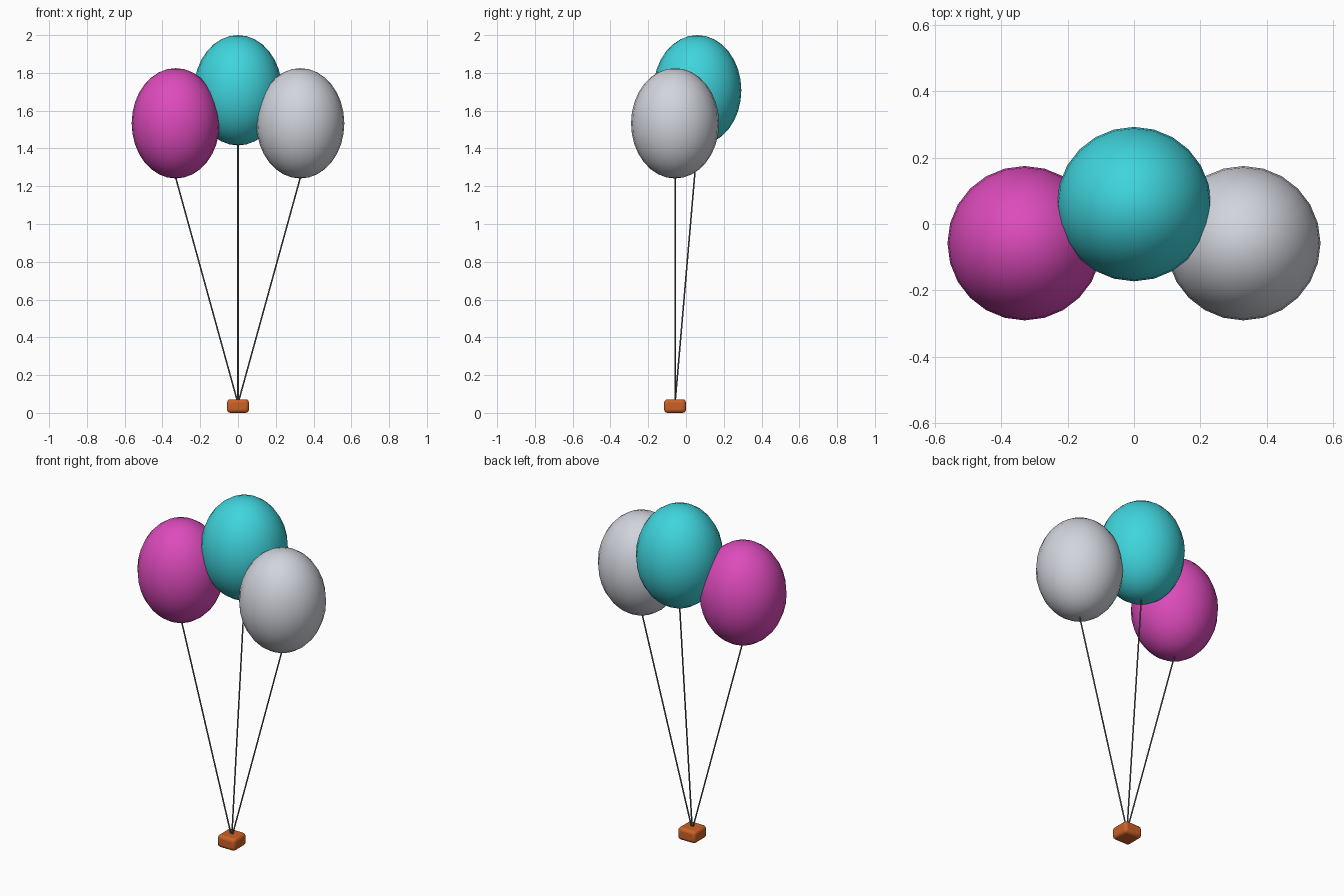
import bpy
import math
from mathutils import Vector

cube = bpy.data.objects.get("Cube")
if cube:
    bpy.data.objects.remove(cube, do_unlink=True)


def material(name, rgb):
    mat = bpy.data.materials.new(name)
    mat.use_nodes = True
    color = (*rgb, 1)
    mat.diffuse_color = color
    bsdf = next(n for n in mat.node_tree.nodes if n.type == 'BSDF_PRINCIPLED')
    bsdf.inputs["Base Color"].default_value = color
    return mat


def finish(name, mat):
    obj = bpy.context.object
    obj.name = name
    obj.data.materials.append(mat)
    return obj


TEAL = material("teal", (0.05, 0.66, 0.72))
MAGENTA = material("magenta", (0.72, 0.07, 0.50))
SILVER = material("silver", (0.64, 0.66, 0.72))
ORANGE = material("orange", (0.60, 0.12, 0.02))
GREY = material("string grey", (0.13, 0.13, 0.14))

RADIUS, HALF_HEIGHT = 0.233, 0.292
KNOT = Vector((0, -0.058, 0.05))


def balloon(name, center, mat):
    # Stretched sphere
    bpy.ops.mesh.primitive_uv_sphere_add(segments=24, ring_count=16, location=center)
    obj = finish(name + "_balloon", mat)
    obj.scale = (RADIUS, RADIUS, HALF_HEIGHT)
    bpy.ops.object.transform_apply(location=False, rotation=False, scale=True)
    bpy.ops.object.shade_smooth()

    # Straight string from the balloon's underside down into the weight
    top = Vector(center) - Vector((0, 0, HALF_HEIGHT - 0.005))
    span = top - KNOT
    bpy.ops.mesh.primitive_cylinder_add(
        vertices=8, radius=0.004, depth=span.length, location=(top + KNOT) / 2,
        rotation=span.to_track_quat('Z', 'Y').to_euler())
    finish(name + "_string", GREY)
    bpy.ops.object.shade_smooth_by_angle(angle=math.radians(50))


balloon("right", (-0.33, -0.058, 1.533), MAGENTA)
balloon("middle", (0, 0.06, 1.708), TEAL)
balloon("left", (0.33, -0.058, 1.533), SILVER)

# Weight: small block with rounded edges
bpy.ops.mesh.primitive_cube_add(size=1, location=(0, KNOT.y, 0.036))
weight = finish("weight", ORANGE)
weight.scale = (0.116, 0.116, 0.072)
bpy.ops.object.transform_apply(location=False, rotation=False, scale=True)
bevel = weight.modifiers.new("rounded_edges", 'BEVEL')
bevel.width = 0.018
bevel.segments = 3
bpy.ops.object.shade_smooth_by_angle(angle=math.radians(35))
